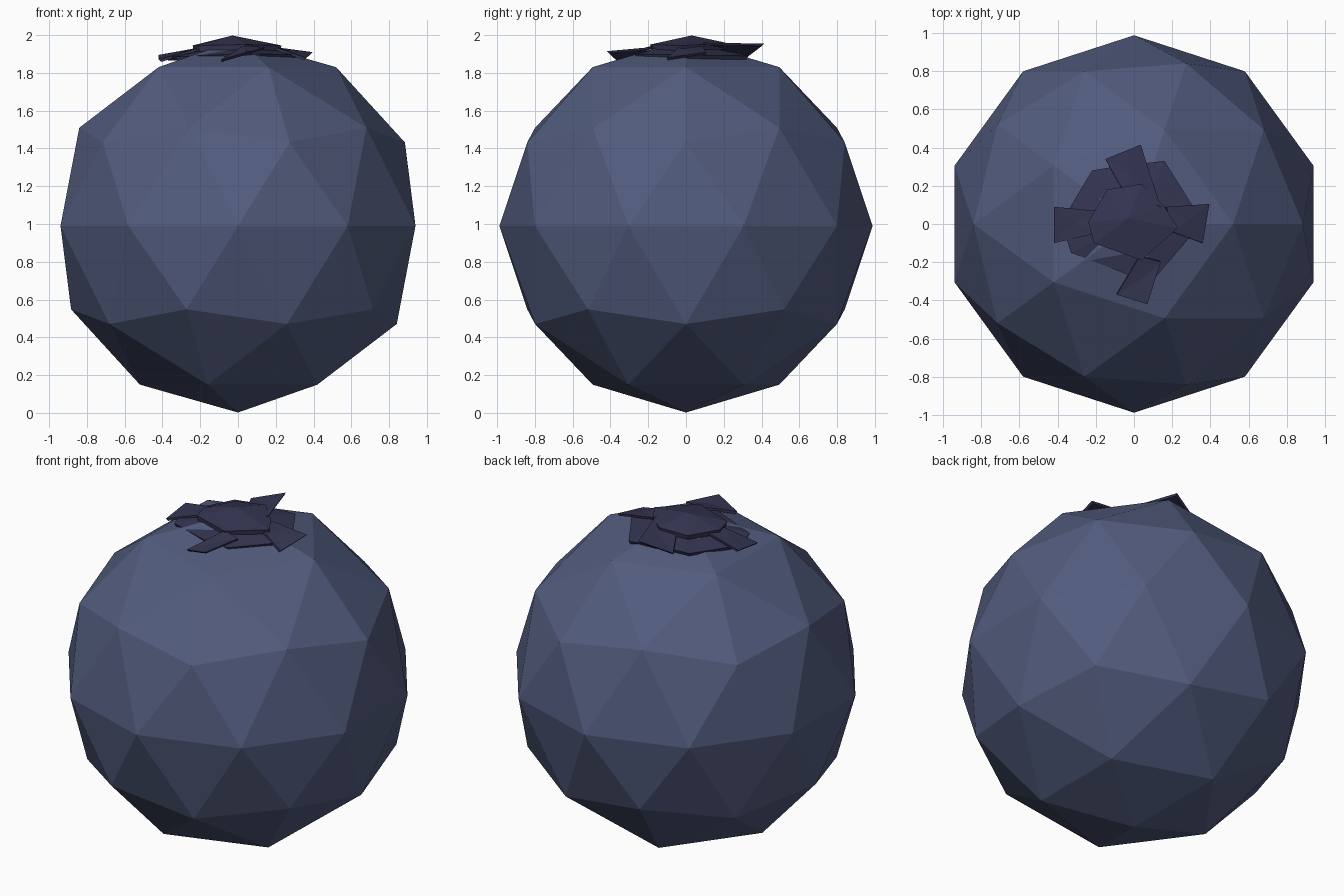
import bpy, bmesh

if "Cube" in bpy.data.objects:
    bpy.data.objects.remove(bpy.data.objects["Cube"])


def material(name, color):
    mat = bpy.data.materials.new(name)
    mat.diffuse_color = (*color, 1)
    mat.use_nodes = True
    mat.node_tree.nodes["Principled BSDF"].inputs["Base Color"].default_value = mat.diffuse_color
    return mat


def make_object(name, bm, mat):
    bmesh.ops.recalc_face_normals(bm, faces=bm.faces)
    mesh = bpy.data.meshes.new(name)
    bm.to_mesh(mesh)
    bm.free()
    mesh.materials.append(mat)
    obj = bpy.data.objects.new(name, mesh)
    bpy.context.collection.objects.link(obj)
    return obj


def layer(name, rim, peak, drop, mat):
    """Low faceted cone over a rim outline, with a thin side wall."""
    bm = bmesh.new()
    top = [bm.verts.new(p) for p in rim]
    low = [bm.verts.new((x * .97, y * .97, z - drop)) for x, y, z in rim]
    tip = bm.verts.new(peak)
    n = len(rim)
    for i in range(n):
        j = (i + 1) % n
        bm.faces.new((top[i], top[j], tip))
        bm.faces.new((top[j], top[i], low[i], low[j]))
    bm.faces.new(low[::-1])
    return make_object(name, bm, mat)


skin = material("berry_skin", (0.083, 0.105, 0.205))
dark = material("crown_skin", (0.035, 0.035, 0.085))

# Faceted fruit
bm = bmesh.new()
bmesh.ops.create_icosphere(bm, subdivisions=2, radius=0.988)
bmesh.ops.translate(bm, verts=bm.verts, vec=(0, 0, 0.99))
make_object("berry", bm, skin)

# Stacked crown discs
layer("crown_lower", [(-.38, .01, 1.885), (-.22, .28, 1.895), (-.10, .30, 1.90),
                      (.16, .33, 1.89), (.36, .01, 1.895), (.12, -.27, 1.90),
                      (-.02, -.27, 1.90), (-.33, -.15, 1.885)],
      (0, 0, 1.96), 0.02, dark)
layer("crown_upper", [(-.24, .01, 1.945), (-.14, .18, 1.945), (.04, .21, 1.96),
                      (.16, .09, 1.95), (.23, -.02, 1.945), (.04, -.19, 1.95),
                      (-.21, -.10, 1.945)],
      (-.03, .03, 1.998), 0.035, dark)

# Four ragged sepals
sepals = {
    "left": [(-.42, .09, 1.895), (-.42, -.10, 1.87), (-.20, -.05, 1.935), (-.20, .07, 1.935)],
    "right": [(.36, -.10, 1.88), (.395, .105, 1.91), (.17, .09, 1.94), (.20, -.04, 1.935)],
    "back": [(.035, .415, 1.955), (-.15, .34, 1.90), (-.06, .18, 1.935), (.14, .09, 1.96)],
    "front": [(-.09, -.37, 1.87), (.07, -.42, 1.915), (.14, -.20, 1.935), (.03, -.17, 1.945)],
}
for side, pts in sepals.items():
    mid = [sum(c) / 4 for c in zip(*pts)]
    layer("sepal_" + side, pts, mid, 0.012, dark)
